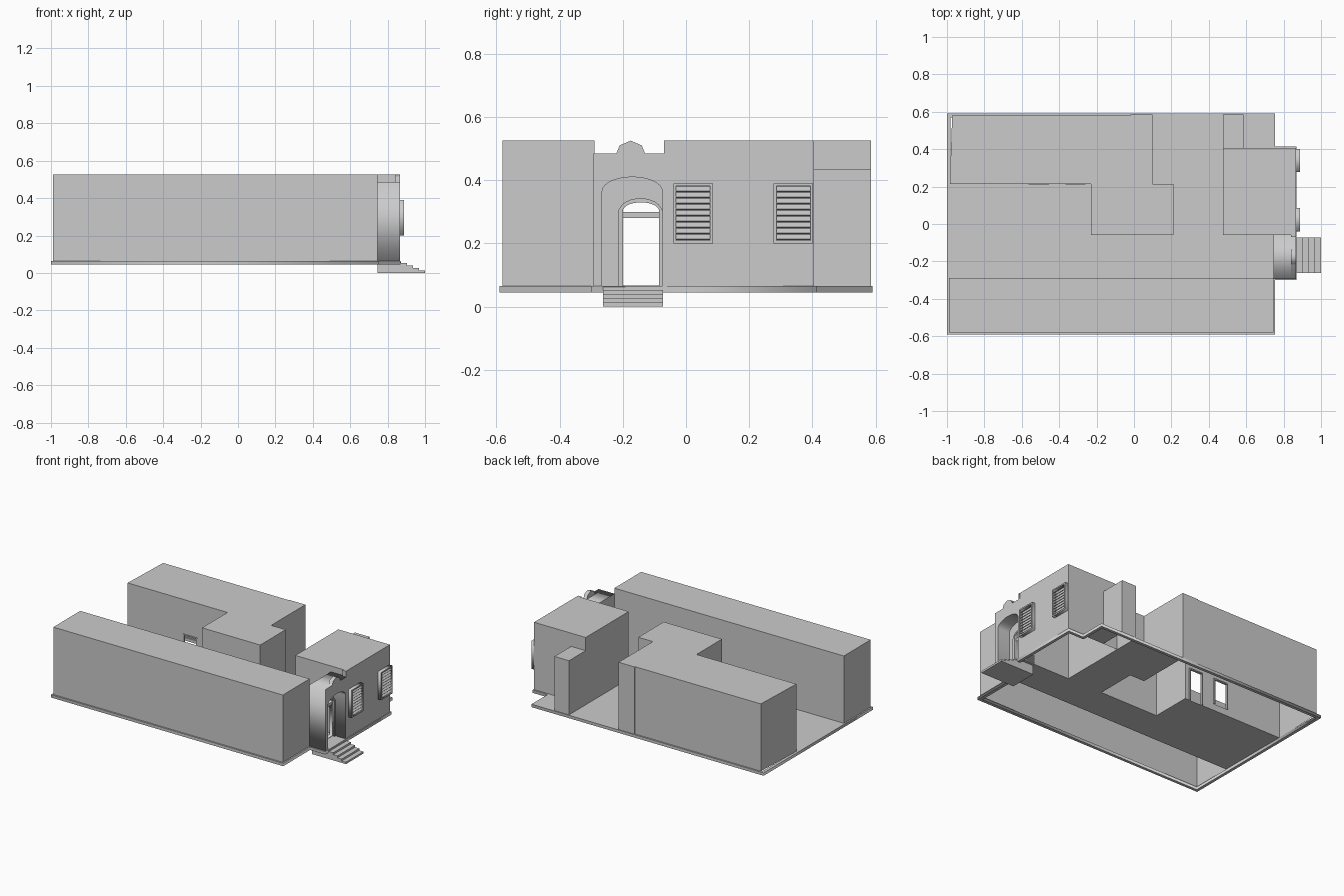
import bpy, math
from mathutils import Matrix

if "Cube" in bpy.data.objects:
    bpy.data.objects.remove(bpy.data.objects["Cube"])

Z0, TOP = 0.065, 0.525


def mesh_obj(name, verts, faces):
    me = bpy.data.meshes.new(name)
    me.from_pydata(verts, [], faces)
    me.update()
    ob = bpy.data.objects.new(name, me)
    bpy.context.collection.objects.link(ob)
    return ob


def shell(name, pts, top, z0=Z0, skip=()):
    """Walls and flat roof over a counter-clockwise plan, open underneath."""
    n = len(pts)
    verts = [(x, y, z0) for x, y in pts] + [(x, y, top) for x, y in pts]
    faces = [(i, (i + 1) % n, (i + 1) % n + n, i + n) for i in range(n) if i not in skip]
    return mesh_obj(name, verts, faces + [tuple(range(n, 2 * n))])


def box(name, x0, x1, y0, y1, z0, z1, tilt=0):
    cx, cy, cz = (x0 + x1) / 2, (y0 + y1) / 2, (z0 + z1) / 2
    bpy.ops.mesh.primitive_cube_add(size=1, location=(cx, cy, cz), rotation=(0, tilt, 0))
    ob = bpy.context.object
    ob.name = name
    ob.scale = (x1 - x0, y1 - y0, z1 - z0)
    return ob


def slab(name, loops, a, b, axis='x'):
    """Filled outline with holes, given thickness a..b along one axis."""
    cu = bpy.data.curves.new(name, 'CURVE')
    cu.dimensions, cu.fill_mode, cu.extrude = '2D', 'BOTH', (b - a) / 2
    for pts in loops:
        sp = cu.splines.new('POLY')
        sp.points.add(len(pts) - 1)
        for p, (u, v) in zip(sp.points, pts):
            p.co = (u, v, 0, 1)
        sp.use_cyclic_u = True
    tmp = bpy.data.objects.new(name + "_outline", cu)
    bpy.context.collection.objects.link(tmp)
    bpy.context.view_layer.update()
    me = bpy.data.meshes.new_from_object(tmp.evaluated_get(bpy.context.evaluated_depsgraph_get()))
    bpy.data.objects.remove(tmp)
    m = (a + b) / 2
    if axis == 'x':
        me.transform(Matrix(((0, 0, 1, m), (1, 0, 0, 0), (0, 1, 0, 0), (0, 0, 0, 1))))
    else:
        me.transform(Matrix.Translation((0, 0, m)))
    ob = bpy.data.objects.new(name, me)
    bpy.context.collection.objects.link(ob)
    return ob


def arch(y0, y1, spring, rise, n=14):
    c, r = (y0 + y1) / 2, (y1 - y0) / 2
    return [(c - r * math.cos(math.pi * i / n), spring + rise * math.sin(math.pi * i / n))
            for i in range(n + 1)]


# Plinth rim
outer = [(-1, -.59), (.755, -.59), (.755, -.3), (.87, -.3), (.87, .415), (.755, .415), (.755, .59), (-1, .59)]
inner = [(-.98, -.57), (.735, -.57), (.735, -.28), (.85, -.28), (.85, .395), (.735, .395), (.735, .57), (-.98, .57)]
slab("plinth", [outer, inner], .045, Z0, 'z')

# Courtyard floor, left open beneath the rooms
tiles = [(-.99, -.23, -.29, .215), (-.23, .475, -.29, -.06), (.21, .475, -.06, .215),
         (.1, .475, .215, .585), (.475, .86, -.29, -.06), (.585, .75, .405, .585)]
fv, ff = [], []
for x0, x1, y0, y1 in tiles:
    k = len(fv)
    fv += [(x0, y0, Z0), (x1, y0, Z0), (x1, y1, Z0), (x0, y1, Z0)]
    ff.append((k, k + 1, k + 2, k + 3))
mesh_obj("courtyard_floor", fv, ff)

# Room blocks
shell("front_wing", [(-.99, -.58), (.745, -.58), (.745, -.29), (-.99, -.29)], TOP)
shell("rear_wing", [(-.985, .215), (-.23, .215), (-.23, -.06), (.21, -.06), (.21, .215),
                    (.1, .215), (.1, .585), (-.02, .585), (-.02, .58), (-.972, .58)], TOP, skip=(0,))
shell("street_room", [(.475, -.06), (.865, -.06), (.865, .405), (.475, .405)], TOP)
shell("rear_annex", [(.475, .405), (.585, .405), (.585, .585), (.475, .585)], .435, skip=(0,))

# Rear wing courtyard wall with a window and a door
xs = [-.985, -.565, -.455, -.365, -.26, -.23]
wv, wf = [], []
for i in range(5):
    spans = [(Z0, TOP)] if i % 2 == 0 else [(.29, TOP)] + ([(Z0, .11)] if i == 1 else [])
    for za, zb in spans:
        k = len(wv)
        wv += [(xs[i], .215, za), (xs[i + 1], .215, za), (xs[i + 1], .215, zb), (xs[i], .215, zb)]
        wf.append((k, k + 1, k + 2, k + 3))
mesh_obj("courtyard_wall", wv, wf)
for nm, x0, x1, zb in (("window", -.565, -.455, .11), ("door", -.365, -.26, Z0)):
    box(nm + "_jamb_left", x0, x0 + .008, .21, .225, zb, .29)
    box(nm + "_jamb_right", x1 - .008, x1, .21, .225, zb, .29)
    box(nm + "_lintel", x0, x1, .21, .225, .282, .29)

# Entrance portal with arched opening and crest
opening = [(-.075, Z0)] + arch(-.265, -.075, .365, .045)[::-1] + [(-.265, Z0)]
crest = [(-.13, .485), (-.14, .51), (-.175, .525), (-.21, .51), (-.22, .485)]
side_r, side_l = [(-.06, Z0), (-.06, .485)], [(-.293, .485), (-.293, Z0)]
body = side_l[::-1] + side_r[::-1] + opening
slab("portal_front", [side_r + crest + side_l + opening[::-1]], .84, .866)
slab("portal_passage", [body], .745, .84)
box("portal_parapet_end", .84, .866, -.07, -.058, .485, TOP)

# Inner door wall, door hole, fanlight and arched trim
door = [(-.2, .067), (-.2, .28), (-.085, .28), (-.085, .067)]
fan = [(-.085, .3)] + arch(-.2, -.085, .302, .028)[::-1] + [(-.2, .3)]
slab("door_wall", [[(-.28, Z0), (-.28, .45), (-.07, .45), (-.07, Z0)], door, fan], .75, .775)
trim_out = [(-.215, Z0)] + arch(-.215, -.073, .295, .048) + [(-.073, Z0)]
trim_in = [(-.085, Z0)] + arch(-.2, -.085, .302, .028)[::-1] + [(-.2, Z0)]
slab("door_trim", [trim_out + trim_in], .775, .79)

# Landing and steps
box("landing", .745, .872, -.263, -.073, 0, .062)
for i in range(4):
    box(f"step_{i + 1}", .86, 1 - .032 * i, -.263, -.073, .013 * i, .013 * (i + 1))

# Louvred shutters on the street face
for k, y0 in enumerate((-.04, .277)):
    y1 = y0 + .125
    slab(f"shutter_frame_{k + 1}", [[(y0, .2), (y1, .2), (y1, .39), (y0, .39)],
                                    [(y0 + .009, .209), (y1 - .009, .209), (y1 - .009, .381), (y0 + .009, .381)]],
         .864, .888)
    for j in range(9):
        z = .219 + j * .019
        box(f"louvre_{k + 1}_{j + 1}", .866, .888, y0 + .008, y1 - .008, z - .002, z + .002, tilt=.7)
